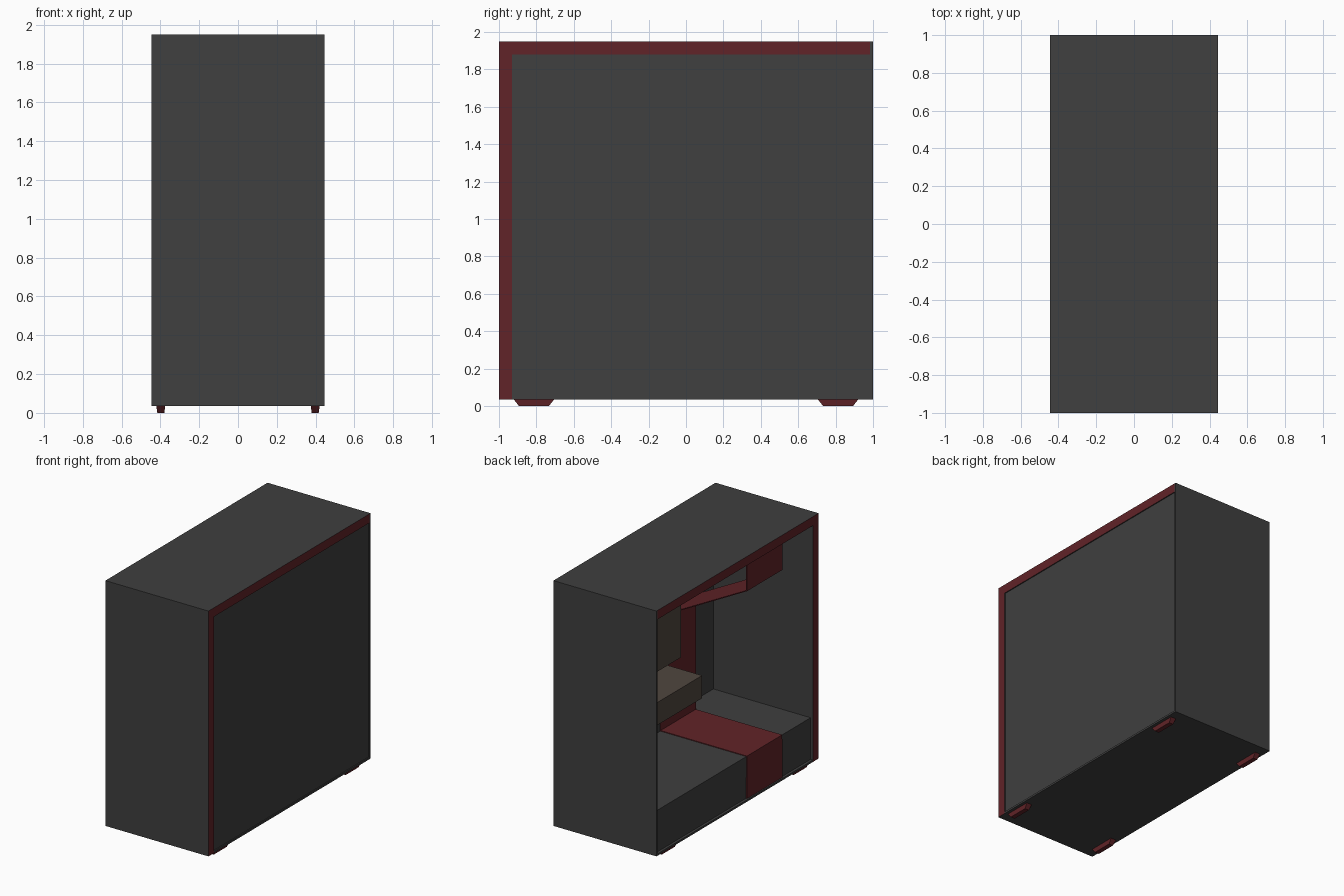
import bpy, bmesh
from mathutils import Vector

if "Cube" in bpy.data.objects:
    bpy.data.objects.remove(bpy.data.objects["Cube"])


def material(name, rgb):
    m = bpy.data.materials.new(name)
    m.diffuse_color = (*rgb, 1)
    m.use_nodes = True
    m.node_tree.nodes["Principled BSDF"].inputs["Base Color"].default_value = m.diffuse_color
    return m


GREY = material("dark_grey", (0.05, 0.05, 0.05))
RED = material("deep_red", (0.12, 0.017, 0.021))
TAN = material("warm_brown", (0.08, 0.062, 0.05))


def finish(name, bm, mats):
    bmesh.ops.recalc_face_normals(bm, faces=bm.faces)
    mesh = bpy.data.meshes.new(name)
    bm.to_mesh(mesh)
    bm.free()
    for m in mats:
        mesh.materials.append(m)
    ob = bpy.data.objects.new(name, mesh)
    bpy.context.collection.objects.link(ob)
    return ob


def box(name, x, y, z, mat=GREY, side_mat=None):
    """Box from (min, max) ranges; side_mat colours the faces towards +x and -x."""
    bm = bmesh.new()
    bmesh.ops.create_cube(bm, size=1)
    for v in bm.verts:
        v.co = Vector([r[0] + (c + 0.5) * (r[1] - r[0]) for c, r in zip(v.co, (x, y, z))])
    bm.normal_update()
    if side_mat:
        for f in bm.faces:
            f.material_index = int(abs(f.normal.x) > 0.9)
    return finish(name, bm, [mat, side_mat] if side_mat else [mat])


W = 0.445

# Outer shell, open on the left; front and top panels have red side edges
box("front_panel", (-W, W), (-1, -0.93), (0.035, 1.88), GREY, RED)
box("top_panel", (-W, W), (-1, 0.985), (1.88, 1.95), GREY, RED)
box("back_panel", (-W, W), (0.985, 1), (0.035, 1.95))
box("bottom_panel", (-W, W), (-0.93, 0.985), (0.035, 0.05))
box("right_side_panel", (0.415, 0.437), (-0.93, 0.985), (0.05, 1.88))

# Lower compartment and the inner mounting tray
box("lower_shroud", (-0.425, 0.415), (-0.93, 0.985), (0.05, 0.375))
box("mounting_tray", (0.318, 0.34), (-0.134, 0.985), (0.375, 1.88))

# Components on the tray
box("cooling_block", (0.137, 0.318), (-0.132, 0.9), (1.0, 1.7), TAN)
box("expansion_card", (-0.045, 0.318), (-0.134, 0.985), (0.73, 0.907), TAN)

# Red ribbon folded round the inside, as a path in x and z given thickness
path = [(-0.43, 1.88), (-0.43, 1.671), (0.316, 1.275),
        (0.316, 0.379), (-0.43, 0.379), (-0.43, 0.05)]
bm = bmesh.new()
rows = [[bm.verts.new((x, y, z)) for x, z in path] for y in (-0.569, -0.134)]
for i in range(len(path) - 1):
    bm.faces.new((rows[0][i], rows[0][i + 1], rows[1][i + 1], rows[1][i]))
ribbon = finish("red_ribbon", bm, [RED])
solid = ribbon.modifiers.new("thickness", "SOLIDIFY")
solid.thickness = 0.008
solid.offset = 0

# Four tapered feet: one foot mirrored across x and y
bm = bmesh.new()
bmesh.ops.create_cube(bm, size=1)
for v in bm.verts:
    low = v.co.z < 0
    half_x, half_y = (0.018, 0.08) if low else (0.023, 0.108)
    v.co = Vector((0.398 + 2 * v.co.x * half_x,
                   -0.813 + 2 * v.co.y * half_y,
                   0 if low else 0.036))
feet = finish("feet", bm, [RED])
mirror = feet.modifiers.new("mirror", "MIRROR")
mirror.use_axis = (True, True, False)
